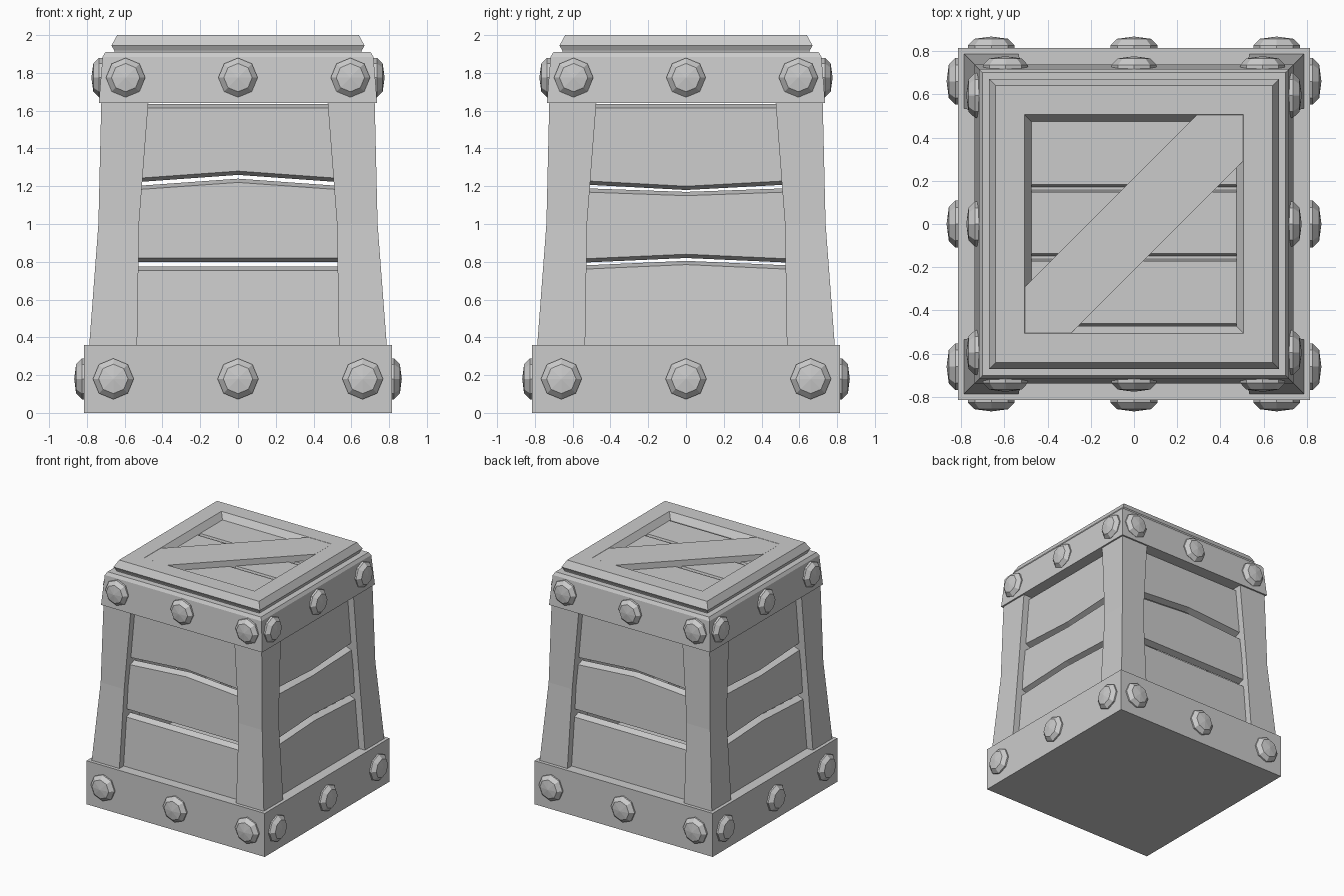
import bpy, bmesh, math
from mathutils import Matrix, Vector

cube = bpy.data.objects.get("Cube")
if cube:
    bpy.data.objects.remove(cube, do_unlink=True)

grey = bpy.data.materials.new("plain_grey")
grey.use_nodes = True
grey.diffuse_color = (0.6, 0.6, 0.6, 1)
bsdf = next(n for n in grey.node_tree.nodes if n.type == 'BSDF_PRINCIPLED')
bsdf.inputs["Base Color"].default_value = (0.6, 0.6, 0.6, 1)
bsdf.inputs["Roughness"].default_value = 0.8


def loft(name, loops, turn=0, cap_start=True, cap_end=True):
    """Join equal-length point loops into one flat-shaded skin."""
    bm = bmesh.new()
    rows = [[bm.verts.new(p) for p in loop] for loop in loops]
    n = len(rows[0])
    for a, b in zip(rows, rows[1:]):
        for i in range(n):
            j = (i + 1) % n
            bm.faces.new((a[i], a[j], b[j], b[i]))
    if cap_start:
        bm.faces.new(rows[0][::-1])
    if cap_end:
        bm.faces.new(rows[-1])
    bmesh.ops.recalc_face_normals(bm, faces=bm.faces)
    bm.transform(Matrix.Rotation(math.radians(90 * turn), 4, 'Z'))
    mesh = bpy.data.meshes.new(name)
    bm.to_mesh(mesh)
    bm.free()
    mesh.materials.append(grey)
    obj = bpy.data.objects.new(name, mesh)
    bpy.context.scene.collection.objects.link(obj)
    return obj


def rect(x0, x1, y0, y1, z):
    return [(x0, y0, z), (x1, y0, z), (x1, y1, z), (x0, y1, z)]


def square(h, z):
    return rect(-h, h, -h, h, z)


# Base block and upper band
loft("base_band", [square(0.815, 0), square(0.815, 0.36)])
loft("top_band", [square(0.737, 1.64), square(0.717, 1.885), square(0.702, 1.91)])

# Corner posts: height, outer edge, inner edge
POST = [(0.3, 0.792, 0.535), (1.0, 0.739, 0.524), (1.68, 0.723, 0.472)]
for k in range(4):
    loft("corner_post", [rect(i, o, i, o, z) for z, o, i in POST], k)


def wall_depth(z):
    """Plank face, set back from the posts."""
    lo, hi = (POST[0], POST[1]) if z < POST[1][0] else (POST[1], POST[2])
    t = (z - lo[0]) / (hi[0] - lo[0])
    return lo[1] + t * (hi[1] - lo[1]) - 0.055


def plank(low, high, turn):
    """Wall plank; each edge is (height at ends, height at middle)."""
    w, bevel, thick = 0.56, 0.02, 0.05
    front, back = [], []
    for (end, mid), s, xs in ((low, -1, (-w, 0, w)), (high, 1, (w, 0, -w))):
        for x in xs:
            z = end if x else mid
            front.append((x, -wall_depth(z), z))
            back.append((x, thick - wall_depth(z), z + s * bevel))
    loft("wall_plank", [front, back], turn)


# Wall planks, with bent gaps that differ on neighbouring sides
FRONT = [((0.34, 0.34), (0.755, 0.755)),
         ((0.82, 0.82), (1.18, 1.22)),
         ((1.24, 1.28), (1.615, 1.615))]
SIDE = [((0.34, 0.34), (0.76, 0.785)),
        ((0.815, 0.84), (1.17, 1.15)),
        ((1.23, 1.2), (1.615, 1.615))]
for k in range(4):
    for low, high in (SIDE if k % 2 else FRONT):
        plank(low, high, k)


# Eight-sided domed bolts
def bolt(x, z, face, radius, turn):
    rings = []
    for r, out in ((1.0, -0.02), (1.0, 0.012), (0.72, 0.042), (0.02, 0.052)):
        rings.append([(x + r * radius * math.sin(a * math.pi / 4), -face - out,
                       z + r * radius * math.cos(a * math.pi / 4)) for a in range(8)])
    loft("bolt", rings, turn)


for k in range(4):
    for s in (-1, 0, 1):
        bolt(s * 0.66, 0.18, 0.815, 0.108, k)
        bolt(s * 0.595, 1.775, 0.724, 0.104, k)

# Lid frame with sloped rims
LID = [(0.65, 1.9), (0.655, 1.918), (0.67, 1.945), (0.64, 2.0),
       (0.507, 2.0), (0.474, 1.95), (0.474, 1.905)]
loft("lid_frame", [square(h, z) for h, z in LID], cap_start=False, cap_end=False)

# Recessed lid planks
for y0, y1 in ((-0.46, -0.172), (-0.137, 0.147), (0.182, 0.48)):
    loft("lid_plank", [rect(-0.48, 0.48, y0 - 0.012, y1 + 0.012, 1.905),
                       rect(-0.48, 0.48, y0, y1, 1.95)])

# Diagonal brace across the lid
c, d = 0.505, 0.29
brace = [(-c, -c), (-d, -c), (c, d), (c, c), (d, c), (-c, -d)]
loft("lid_brace", [[(x, y, z) for x, y in brace] for z in (1.925, 1.999)])
